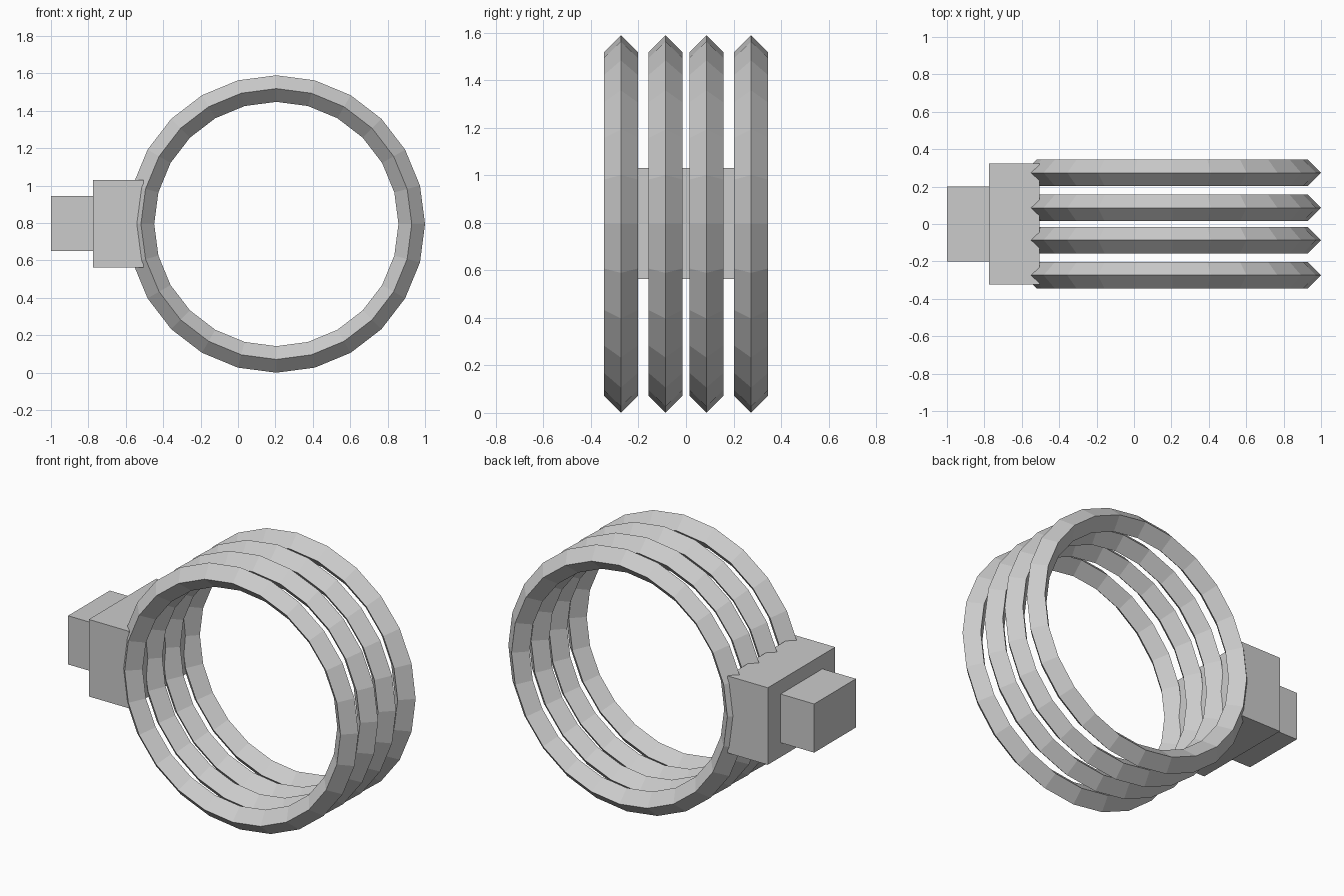
import bpy
from math import pi

if "Cube" in bpy.data.objects:
    bpy.data.objects.remove(bpy.data.objects["Cube"])


def block(name, x0, x1, half_y, z0, z1):
    bpy.ops.mesh.primitive_cube_add(size=1, location=((x0 + x1) / 2, 0, (z0 + z1) / 2))
    ob = bpy.context.object
    ob.name = name
    ob.scale = (x1 - x0, 2 * half_y, z1 - z0)
    bpy.ops.object.transform_apply(location=False, rotation=False, scale=True)
    return ob


# Four rings with a diamond cross-section, axis along y
for i, y in enumerate((-0.274, -0.086, 0.086, 0.274)):
    bpy.ops.mesh.primitive_torus_add(
        major_segments=24, minor_segments=4, major_radius=0.724, minor_radius=0.071,
        location=(0.205, y, 0.795), rotation=(pi / 2, 0, 0))
    bpy.context.object.name = f"ring_{i + 1}"

# Mounting block that joins the rings
block("mounting_block", -0.775, -0.505, 0.323, 0.563, 1.03)

# Smaller end stub
block("end_stub", -1.0, -0.77, 0.2, 0.65, 0.945)
